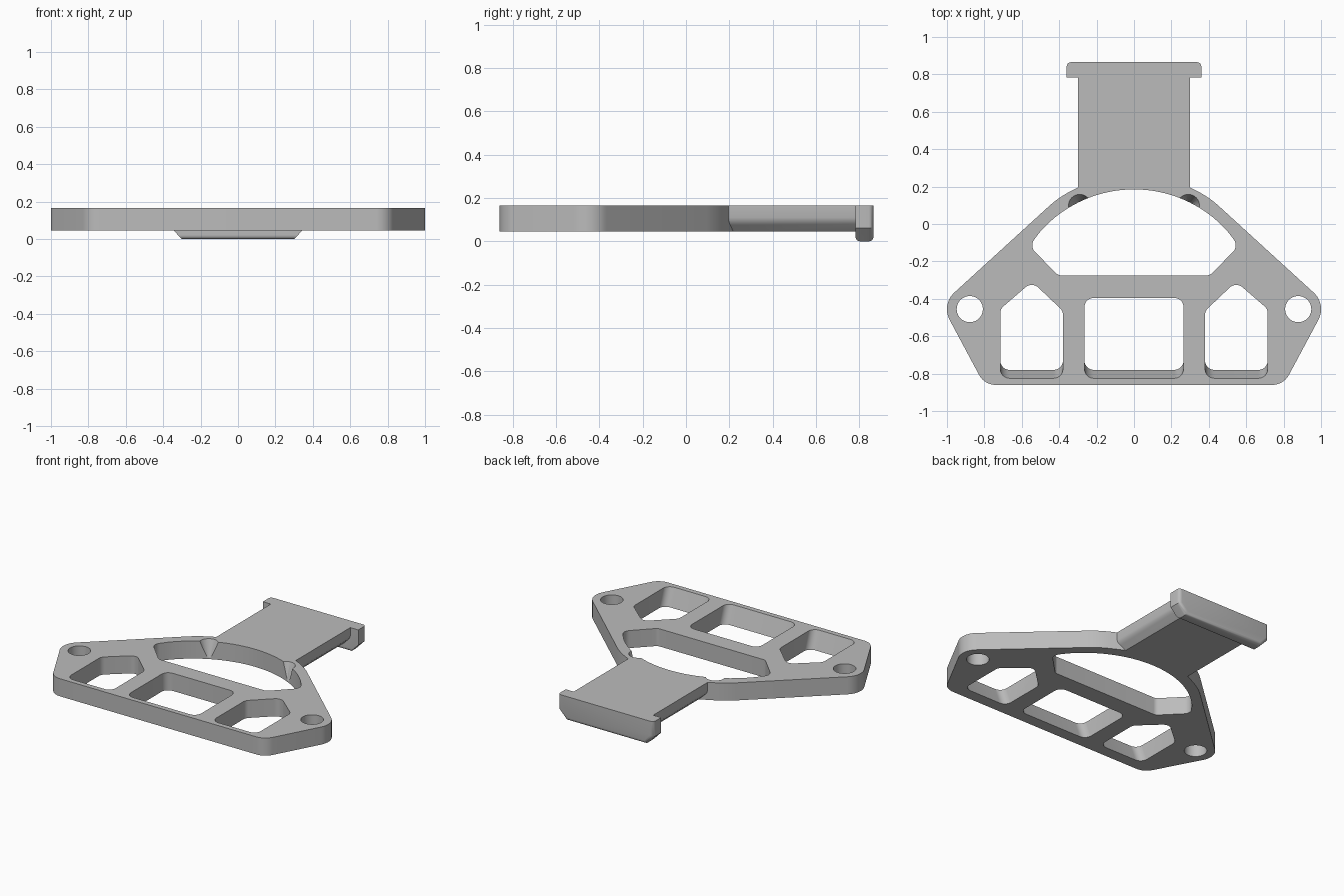
import bpy, bmesh, math
from mathutils import Vector

if "Cube" in bpy.data.objects:
    bpy.data.objects.remove(bpy.data.objects["Cube"])

Z0, Z1 = 0.045, 0.165

grey = bpy.data.materials.new("plain grey")
grey.diffuse_color = (0.5, 0.5, 0.5, 1)
grey.use_nodes = True
grey.node_tree.nodes["Principled BSDF"].inputs["Base Color"].default_value = grey.diffuse_color


def fillet(points, steps=8):
    """Round each (x, y, radius) corner of a closed outline."""
    out, n = [], len(points)
    for i, (x, y, r) in enumerate(points):
        p = Vector((x, y))
        if r == 0:
            out.append(p)
            continue
        a = (Vector(points[i - 1][:2]) - p).normalized()
        b = (Vector(points[(i + 1) % n][:2]) - p).normalized()
        half = a.angle(b) / 2
        centre = p + (a + b).normalized() * (r / math.sin(half))
        t = r / math.tan(half)
        u, v = p + a * t - centre, p + b * t - centre
        turn = math.atan2(u.x * v.y - u.y * v.x, u.dot(v))
        for k in range(steps + 1):
            w = turn * k / steps
            out.append(centre + Vector((u.x * math.cos(w) - u.y * math.sin(w),
                                        u.x * math.sin(w) + u.y * math.cos(w))))
    return out


def finish(name, bm):
    bmesh.ops.recalc_face_normals(bm, faces=bm.faces)
    mesh = bpy.data.meshes.new(name)
    bm.to_mesh(mesh)
    bm.free()
    mesh.materials.append(grey)
    ob = bpy.data.objects.new(name, mesh)
    bpy.context.collection.objects.link(ob)
    return ob


def loft(name, lower, upper):
    """Solid between two matching rings of 3D points."""
    bm = bmesh.new()
    lo = [bm.verts.new(p) for p in lower]
    hi = [bm.verts.new(p) for p in upper]
    bm.faces.new(lo)
    bm.faces.new(hi)
    for i in range(len(lo)):
        j = (i + 1) % len(lo)
        bm.faces.new((lo[i], lo[j], hi[j], hi[i]))
    return finish(name, bm)


def prism(name, outline, z0, z1):
    return loft(name, [(p.x, p.y, z0) for p in outline], [(p.x, p.y, z1) for p in outline])


def along_y(name, half, y0, y1):
    """Mirror a right-hand (x, z) profile and extrude it along y."""
    ring = half + [(-x, z) for x, z in reversed(half)]
    return loft(name, [(x, y0, z) for x, z in ring], [(x, y1, z) for x, z in ring])


def combine(target, other, operation):
    m = target.modifiers.new(operation.lower(), 'BOOLEAN')
    m.operation, m.solver, m.object = operation, 'EXACT', other
    bpy.context.view_layer.objects.active = target
    bpy.ops.object.modifier_apply(modifier=m.name)
    bpy.data.objects.remove(other)


def mirrored(half):
    return half + [(-x, y, r) for x, y, r in reversed(half)]


# Main plate
plate = prism("bracket_plate", fillet(mirrored([
    (0.80, -0.86, 0.10), (1.03, -0.43, 0.12), (0.40, 0.145, 0.55),
    (0.28, 0.205, 0), (0.19, 0.245, 0)]), 12), Z0, Z1)

# Neck with rounded-off lower edges
neck = along_y("neck", [(0.25, Z0), (0.285, 0.08), (0.295, 0.093), (0.30, 0.11), (0.30, Z1)], 0.195, 0.80)

# End lip: sloped lower corners, softened back and bottom edges
lip = along_y("lip", [(0.30, 0), (0.36, 0.062), (0.36, Z1)], 0.782, 0.865)
bm = bmesh.new()
bm.from_mesh(lip.data)


def soften(edge):
    a, b = (v.co for v in edge.verts)
    flat = abs(a.y - b.y) < 0.001
    side = a.x * b.x > 0
    bottom = max(a.z, b.z) < 0.001
    return flat and (bottom or (side and a.y > 0.8))


bmesh.ops.bevel(bm, geom=[e for e in bm.edges if soften(e)], offset=0.022,
                segments=4, profile=0.5, affect='EDGES')
lip.data.clear_geometry()
lip = [finish("end_lip", bm), bpy.data.objects.remove(lip)][0]

combine(plate, neck, 'UNION')
combine(plate, lip, 'UNION')

# Arched opening
R = 0.67
arc = [(0.5 - k * 0.02, 0.185 - R + math.sqrt(R * R - (0.5 - k * 0.02) ** 2), 0) for k in range(51)]
arch = [(0.405, -0.275, 0.04), (0.56, -0.118, 0.05)] + arc + [(-0.56, -0.118, 0.05), (-0.405, -0.275, 0.04)]
combine(plate, prism("arch_cutter", fillet(arch), -0.1, 0.3), 'DIFFERENCE')


def window(points):
    """Window whose front wall leans inward towards the underside."""
    ring = fillet(points)

    def level(z):
        lean = 0.045 * (Z1 - z) / (Z1 - Z0)
        return [(p.x, p.y + (lean if p.y < -0.7 else 0), z) for p in ring]
    combine(plate, loft("window_cutter", level(Z0 - 0.02), level(Z1 + 0.02)), 'DIFFERENCE')


# Middle and side windows
window([(-0.265, -0.825, 0.05), (0.265, -0.825, 0.05), (0.265, -0.395, 0.05), (-0.265, -0.395, 0.05)])
for s in (-1, 1):
    window([(s * x, y, 0.05) for x, y in
            [(0.38, -0.825), (0.715, -0.825), (0.715, -0.455), (0.545, -0.308), (0.38, -0.465)]])

# Bolt holes and tapered notches in the arch
for s in (-1, 1):
    for name, x, y, r0, r1, z0, z1 in [("hole_cutter", 0.878, -0.455, 0.07, 0.07, -0.1, 0.3),
                                       ("notch_cutter", 0.29, 0.098, 0.02, 0.064, 0.055, 0.175)]:
        bpy.ops.mesh.primitive_cone_add(vertices=40, radius1=r0, radius2=r1, depth=z1 - z0,
                                        location=(s * x, y, (z0 + z1) / 2))
        cutter = bpy.context.object
        cutter.name = name
        cutter.data.materials.append(grey)
        combine(plate, cutter, 'DIFFERENCE')

bpy.ops.object.select_all(action='DESELECT')
plate.select_set(True)
bpy.context.view_layer.objects.active = plate
bpy.ops.object.shade_smooth_by_angle(angle=math.radians(30))
